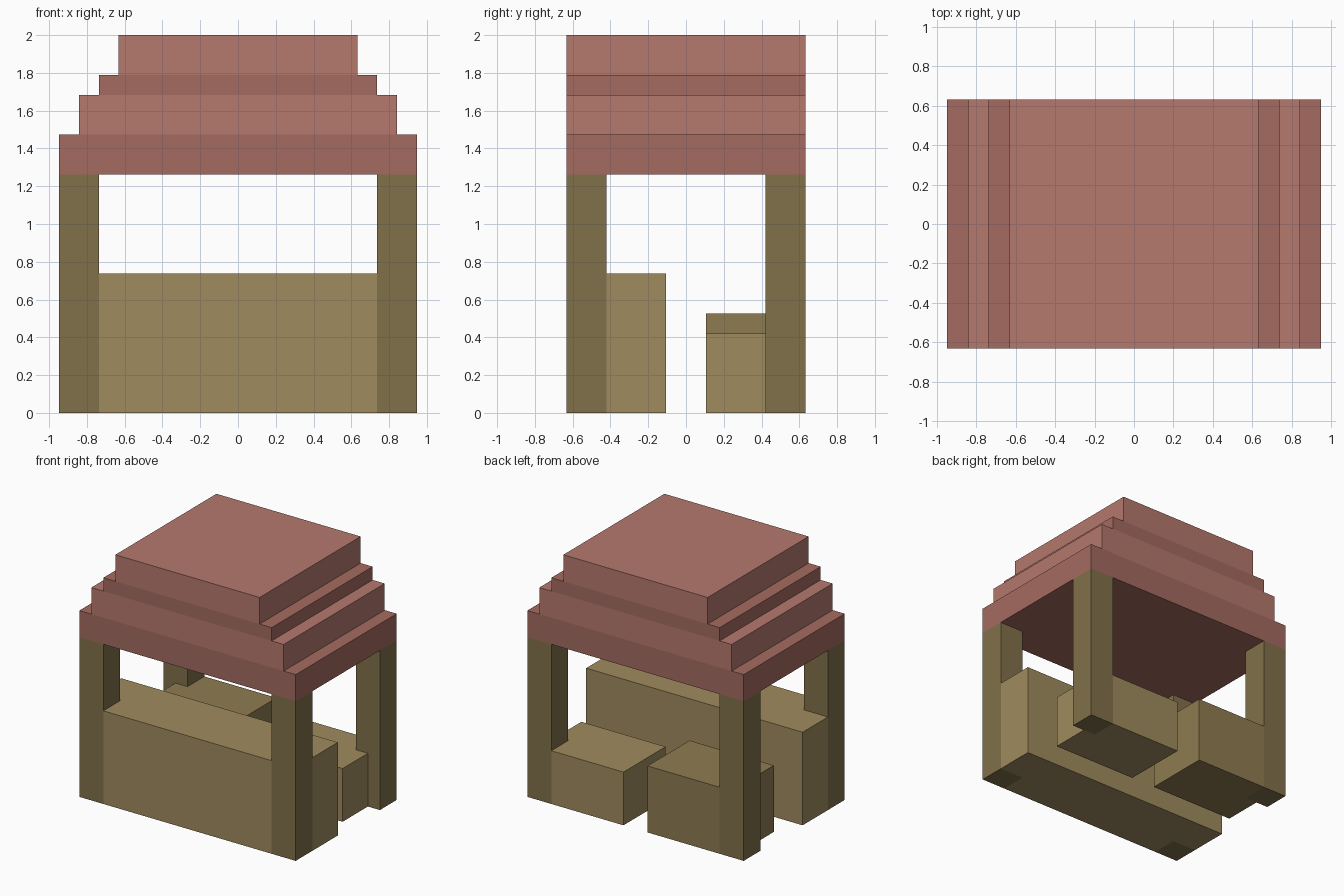
import bpy, bmesh

if "Cube" in bpy.data.objects:
    bpy.data.objects.remove(bpy.data.objects["Cube"])

U = 2 / 19  # the model sits on a grid of 19 units in height


def material(name, rgb):
    m = bpy.data.materials.new(name)
    m.diffuse_color = [(c / 255) ** 2.2 for c in rgb] + [1]
    m.use_nodes = True
    m.node_tree.nodes["Principled BSDF"].inputs["Base Color"].default_value = m.diffuse_color
    return m


post_mat = material("dark_wood", (128, 112, 76))
wood_mat = material("light_wood", (158, 138, 95))
bench_mat = material("mid_wood", (141, 123, 82))
roof_dark = material("roof_dark", (163, 106, 97))
roof_light = material("roof_light", (179, 120, 109))


def prism(name, outline, z0, z1, mat):
    """Extrude a footprint given in grid units from z0 to z1."""
    bm = bmesh.new()
    face = bm.faces.new([bm.verts.new((x * U, y * U, z0 * U)) for x, y in outline])
    res = bmesh.ops.extrude_face_region(bm, geom=[face])
    top = [g for g in res["geom"] if isinstance(g, bmesh.types.BMVert)]
    bmesh.ops.translate(bm, verts=top, vec=(0, 0, (z1 - z0) * U))
    bmesh.ops.recalc_face_normals(bm, faces=bm.faces)
    me = bpy.data.meshes.new(name)
    bm.to_mesh(me)
    bm.free()
    me.materials.append(mat)
    ob = bpy.data.objects.new(name, me)
    bpy.context.collection.objects.link(ob)
    return ob


def rect(x0, x1, y0, y1):
    return [(x0, y0), (x1, y0), (x1, y1), (x0, y1)]


# Four corner posts
for sx, side in ((-1, "left"), (1, "right")):
    for sy, end in ((-1, "front"), (1, "back")):
        prism(f"{end}_{side}_post", rect(7 * sx, 9 * sx, 4 * sy, 6 * sy), 0, 12, post_mat)

# Counter, fitted around the front posts
prism("counter", [(-7, -6), (7, -6), (7, -4), (9, -4), (9, -1),
                  (-9, -1), (-9, -4), (-7, -4)], 0, 7, wood_mat)

# Two rear crates of different height, notched around the back posts
for name, s, height, mat in (("left_crate", -1, 5, bench_mat),
                             ("right_crate", 1, 4, wood_mat)):
    notch = [(1, 1), (8, 1), (8, 4), (7, 4), (7, 6), (1, 6)]
    prism(name, [(s * x, y) for x, y in notch], 0, height, mat)

# Stepped roof
tiers = [(9, 12, 14), (8, 14, 16), (7, 16, 17), (6, 17, 19)]
for i, (half, z0, z1) in enumerate(tiers):
    prism(f"roof_tier_{i + 1}", rect(-half, half, -6, 6), z0, z1,
          roof_light if i % 2 else roof_dark)
